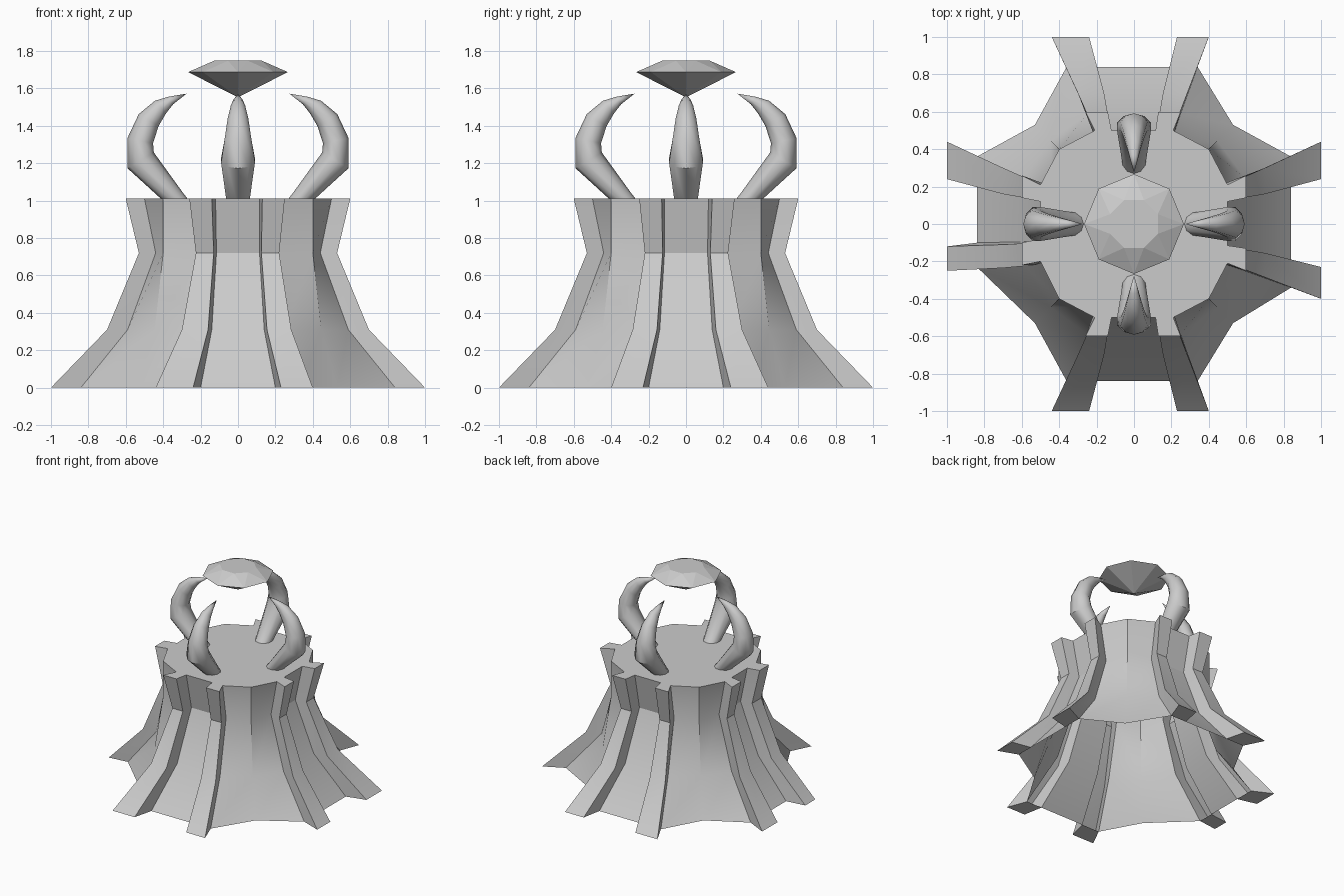
import bpy, math
from mathutils import Vector

if "Cube" in bpy.data.objects:
    bpy.data.objects.remove(bpy.data.objects["Cube"])


def make(name, verts, faces, smooth=None):
    me = bpy.data.meshes.new(name)
    me.from_pydata([tuple(v) for v in verts], [], faces)
    me.validate()
    me.update()
    ob = bpy.data.objects.new(name, me)
    bpy.context.collection.objects.link(ob)
    if smooth:
        bpy.ops.object.select_all(action='DESELECT')
        ob.select_set(True)
        bpy.context.view_layer.objects.active = ob
        bpy.ops.object.shade_smooth_by_angle(angle=math.radians(smooth))
    return ob


def bridge(rings, n):
    return [(r * n + i, r * n + (i + 1) % n, (r + 1) * n + (i + 1) % n, (r + 1) * n + i)
            for r in range(rings - 1) for i in range(n)]


# Flared stump: per level z, wall distance, fin distance, diagonal corner
levels = [(0, .84, 1.0, .53), (.31, .59, .70, .445), (.72, .44, .53, .40), (1.01, .50, .60, .40)]
# Fin half-widths per level: wall outer, fin outer, fin inner, wall inner
wide = [(.36, .44, .24, .20), (.25, .30, .16, .14), (.20, .225, .13, .115), (.21, .26, .14, .12)]
norm = [(.34, .40, .23, .20), (.25, .285, .155, .14), (.20, .22, .125, .115), (.21, .25, .13, .115)]
slim = [(.23, .25, .12, .10), (.22, .235, .11, .095), (.19, .22, .10, .08), (.20, .22, .10, .08)]
# Sides in order: front, right, back, left (fin on each end)
sides = [(wide, norm), (norm, wide), (norm, wide), (wide, slim)]

verts = []
for l, (z, d, D, c) in enumerate(levels):
    for s, (neg, pos) in enumerate(sides):
        a = math.radians(-90 + 90 * s)
        nx, ny = math.cos(a), math.sin(a)
        p, q = neg[l], pos[l]
        pts = [(-p[0], d), (-p[1], D), (-p[2], D), (-p[3], d),
               (q[3], d), (q[2], D), (q[1], D), (q[0], d), (c, c)]
        verts += [Vector((nx * r - ny * u, ny * r + nx * u, z)) for u, r in pts]
N = 36
faces = bridge(4, N)
faces.append(tuple(range(3 * N, 4 * N)))
# Closed fin feet, hollow underside
for s in range(4):
    for k in (0, 4):
        b = s * 9 + k
        faces.append((b + 3, b + 2, b + 1, b))
make("stump_pedestal", verts, faces, 30)

# Curved horns: centre radius, height, in-plane radius, sideways radius
path = [(.28, .95, .045, .055), (.335, 1.01, .052, .065), (.52, 1.215, .082, .095),
        (.523, 1.32, .07, .076), (.478, 1.43, .062, .058), (.415, 1.50, .045, .04),
        (.36, 1.535, .024, .025)]
S = 10
for k, name in enumerate(("front_horn", "right_horn", "back_horn", "left_horn")):
    a = math.radians(-90 + 90 * k)
    out, side, up = Vector((math.cos(a), math.sin(a), 0)), Vector((-math.sin(a), math.cos(a), 0)), Vector((0, 0, 1))
    cen = [out * r + up * z for r, z, _, _ in path]
    vs = []
    for i, (r, z, w, h) in enumerate(path):
        t = (cen[min(i + 1, len(cen) - 1)] - cen[max(i - 1, 0)]).normalized()
        n = side.cross(t).normalized()
        for j in range(S):
            b = 2 * math.pi * j / S
            vs.append(cen[i] + n * (-math.cos(b) * w) + side * (-math.sin(b) * h))
    fs = [f[::-1] for f in bridge(len(path), S)]
    tip = len(vs)
    vs.append(out * .275 + up * 1.572)
    fs += [(tip, tip - S + (j + 1) % S, tip - S + j) for j in range(S)]
    fs.append(tuple(range(S)))
    ob = make(name, vs, fs, 45)
    # Consistent outward normals
    import bmesh
    bm = bmesh.new()
    bm.from_mesh(ob.data)
    bmesh.ops.recalc_face_normals(bm, faces=bm.faces)
    bm.to_mesh(ob.data)
    bm.free()

# Faceted gem: point, girdle octagon, table octagon turned half a step
gv = [(0, 0, 1.553)]
for r, z, off in ((.267, 1.687, 0), (.138, 1.748, .5)):
    gv += [(r * math.cos((j + off) * math.pi / 4), r * math.sin((j + off) * math.pi / 4), z) for j in range(8)]
gf = [tuple(range(9, 17))]
for j in range(8):
    k = (j + 1) % 8
    gf += [(0, 1 + k, 1 + j), (1 + j, 1 + k, 9 + j), (1 + k, 9 + k, 9 + j)]
make("gem", gv, gf)
